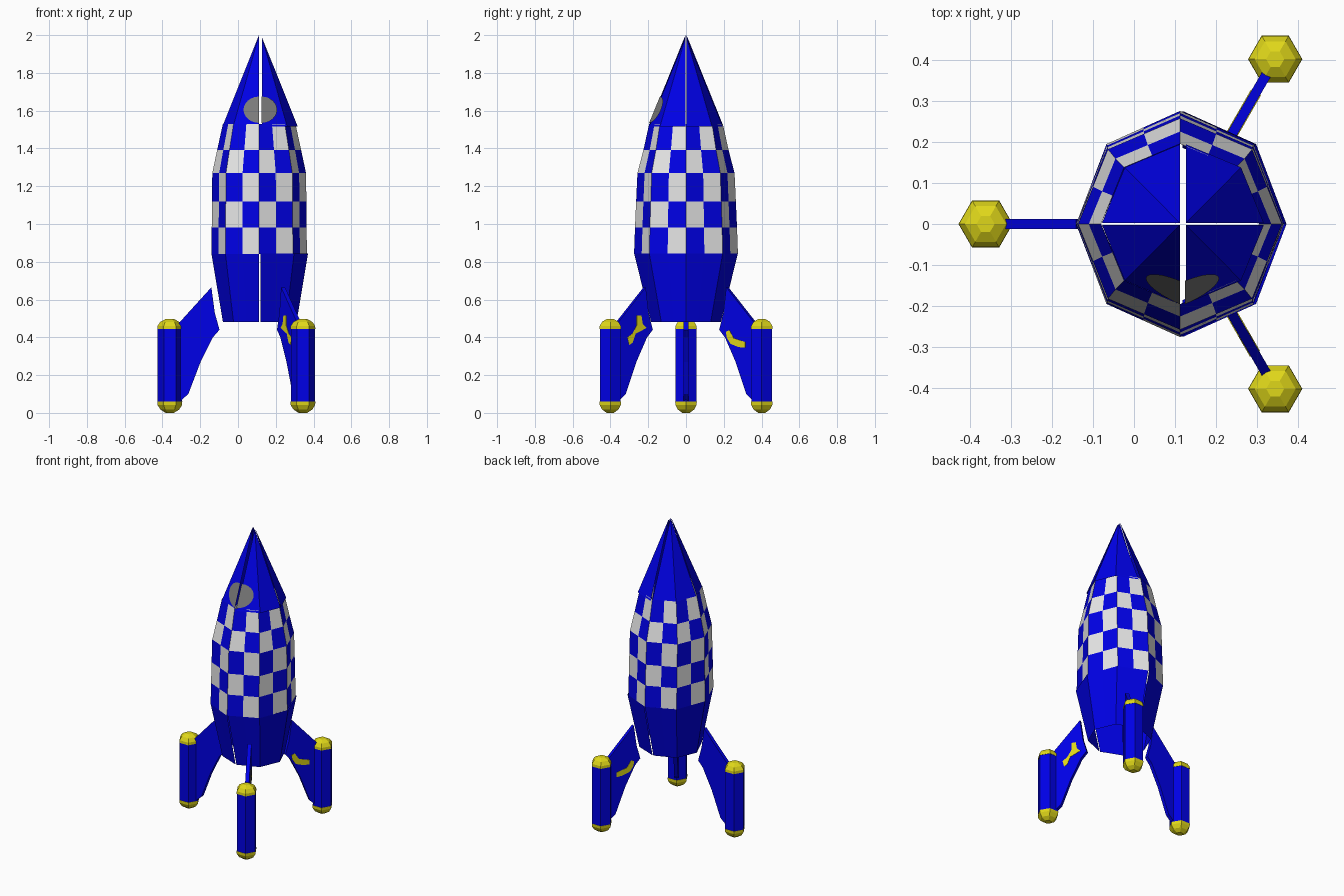
import bpy, math

if "Cube" in bpy.data.objects:
    bpy.data.objects.remove(bpy.data.objects["Cube"])

CX = 0.112


def mat(name, rgb):
    m = bpy.data.materials.new(name)
    m.diffuse_color = (*rgb, 1)
    m.use_nodes = True
    m.node_tree.nodes["Principled BSDF"].inputs["Base Color"].default_value = m.diffuse_color
    return m


BLUE = mat("blue", (0.0, 0.0, 0.85))
WHITE = mat("off white", (0.8, 0.8, 0.8))
GREY = mat("window grey", (0.2, 0.2, 0.2))
YELLOW = mat("yellow", (0.74, 0.68, 0.01))


def make(name, verts, faces, mats, idx=None):
    me = bpy.data.meshes.new(name)
    me.from_pydata(verts, [], faces)
    for m in mats:
        me.materials.append(m)
    if idx:
        for p, i in zip(me.polygons, idx):
            p.material_index = i
    me.update()
    ob = bpy.data.objects.new(name, me)
    bpy.context.collection.objects.link(ob)
    return ob


def hull_point(col, r, ry, z, shift=(0, 0)):
    # octagon corner on even columns, middle of a flat side on odd ones
    k = 1 if col % 2 == 0 else math.cos(math.pi / 8)
    a = col * math.pi / 8
    return (CX + k * r * math.cos(a) + shift[0], k * ry * math.sin(a) + shift[1], z)


def shell(name, rings, mats, rule, gap=(0, 0, 0)):
    verts, faces, idx = [], [], []
    for row in range(len(rings) - 1):
        lo, hi = rings[row], rings[row + 1]
        for c in range(16):
            a = (c + 0.5) * math.pi / 8
            right = math.cos(a) > 0
            s = (gap[0] if right else 0, math.copysign(gap[1], math.sin(a)))
            n = len(verts)
            quad = [hull_point(c, *lo, s), hull_point(c + 1, *lo, s),
                    hull_point(c + 1, *hi, s), hull_point(c, *hi, s)]
            verts += [(x, y, z - (gap[2] if right else 0)) for x, y, z in quad]
            faces.append((n, n + 1, n + 2, n + 3))
            idx.append(rule(c, row))
    return make(name, verts, faces, mats, idx)


# Hull: tapered base, chequered middle, pointed nose
shell("hull_base", [(0.192, 0.185, 0.482), (0.253, 0.275, 0.845)], [BLUE],
      lambda c, r: 0, (0.006, 0.0, 0))
shell("chequered_hull",
      [(0.253, 0.275, 0.842), (0.251, 0.27, 0.982), (0.25, 0.264, 1.12),
       (0.248, 0.257, 1.27), (0.222, 0.225, 1.393), (0.192, 0.195, 1.53)],
      [BLUE, WHITE], lambda c, r: (c + r) % 2)
shell("nose_cone", [(0.19, 0.192, 1.528), (0.001, 0.001, 2.0)], [BLUE],
      lambda c, r: 0, (0.014, 0.002, 0.012))

# Round window wrapped over the front edge of the nose
for side, name in ((-1, "window_left"), (1, "window_right")):
    pts = []
    for i in range(13):
        t = -math.pi / 2 + math.pi * i / 12
        x, z = 0.083 * math.cos(t), 1.605 + 0.07 * math.sin(t)
        r = 0.192 * (2.0 - z) / 0.472
        y = -r + 0.414 * x - 0.006
        pts.append((CX + side * x + (0.012 if side > 0 else 0), y, z))
    order = list(range(13))
    make(name, pts, [order if side > 0 else order[::-1]], [GREY])


# Fins and pods
def radial(ang, r, off, z):
    return (CX + r * math.cos(ang) - off * math.sin(ang),
            r * math.sin(ang) + off * math.cos(ang), z)


def slab(name, ang, outline, lo, hi, m):
    n = len(outline)
    verts = [radial(ang, r, o, z) for o in (lo, hi) for r, z in outline]
    faces = [list(range(n)), list(range(2 * n - 1, n - 1, -1))]
    faces += [(i, i + n, (i + 1) % n + n, (i + 1) % n) for i in range(n)]
    return make(name, verts, faces, [m])


def lathe(name, ang, dist, rings, m):
    cx, cy, _ = radial(ang, dist, 0, 0)
    verts = [(cx + r * math.cos(k * math.pi / 3), cy + r * math.sin(k * math.pi / 3), z)
             for r, z in rings for k in range(6)]
    faces = [(j * 6 + k, j * 6 + (k + 1) % 6, j * 6 + 6 + (k + 1) % 6, j * 6 + 6 + k)
             for j in range(len(rings) - 1) for k in range(6)]
    n = len(verts)
    faces += [range(5, -1, -1), range(n - 6, n)]
    make(name, verts, [list(f) for f in faces], [m])


FIN = [(0.253, 0.665), (0.235, 0.53), (0.21, 0.44), (0.245, 0.40), (0.31, 0.27),
       (0.375, 0.10), (0.42, 0.06), (0.43, 0.47)]
STRIPE = [(0.252, 0.43), (0.272, 0.438), (0.30, 0.395), (0.37, 0.375),
          (0.37, 0.345), (0.33, 0.348), (0.28, 0.365), (0.256, 0.40)]
PATCH = [(0.25, 0.45), (0.272, 0.47), (0.28, 0.515), (0.308, 0.515), (0.308, 0.465),
         (0.335, 0.42), (0.365, 0.40), (0.355, 0.36), (0.335, 0.37), (0.315, 0.42),
         (0.28, 0.435)]

for name, deg, dist in (("left", 180, 0.473), ("back", 60, 0.463), ("front", -60, 0.463)):
    a = math.radians(deg)
    slab(name + "_fin", a, FIN, -0.012, 0.012, BLUE)
    lathe(name + "_pod", a, dist, [(0.064, 0.055), (0.064, 0.445)], BLUE)
    lathe(name + "_pod_top_cap", a, dist,
          [(0.066, 0.443), (0.065, 0.46), (0.05, 0.482), (0.022, 0.497)], YELLOW)
    lathe(name + "_pod_bottom_cap", a, dist,
          [(0.022, 0.0), (0.05, 0.018), (0.065, 0.042), (0.066, 0.06)], YELLOW)
    # Yellow paint marks on both sides of the two right-hand fins
    if deg != 180:
        mark = STRIPE if deg == 60 else PATCH
        slab(name + "_fin_mark_a", a, mark, 0.011, 0.014, YELLOW)
        slab(name + "_fin_mark_b", a, mark, -0.014, -0.011, YELLOW)
